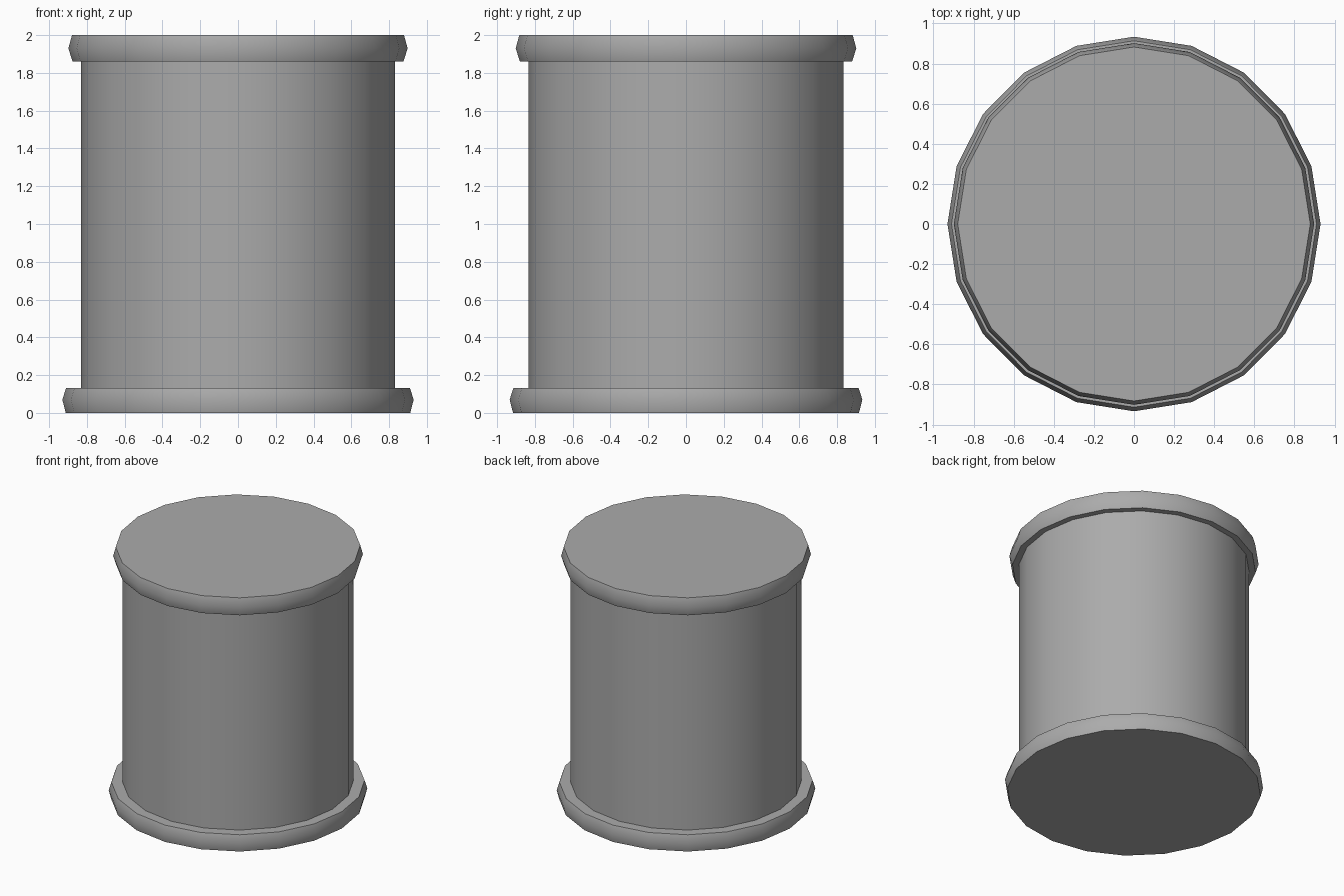
import bpy
import bmesh
import math

if "Cube" in bpy.data.objects:
    bpy.data.objects.remove(bpy.data.objects["Cube"])

SIDES = 20
grey = bpy.data.materials.new("grey")
grey.diffuse_color = (0.41, 0.41, 0.41, 1)
grey.use_nodes = True
grey.node_tree.nodes["Principled BSDF"].inputs["Base Color"].default_value = grey.diffuse_color


def turned_part(name, profile):
    """Closed solid of revolution from (radius, height) rings, bottom to top."""
    bm = bmesh.new()
    rings = []
    for radius, z in profile:
        rings.append([bm.verts.new((radius * math.cos(i * math.tau / SIDES),
                                    radius * 1.004 * math.sin(i * math.tau / SIDES), z))
                      for i in range(SIDES)])
    for low, high in zip(rings, rings[1:]):
        for i in range(SIDES):
            j = (i + 1) % SIDES
            bm.faces.new((low[i], low[j], high[j], high[i]))
    bm.faces.new(rings[0][::-1])
    bm.faces.new(rings[-1])
    mesh = bpy.data.meshes.new(name)
    bm.to_mesh(mesh)
    bm.free()
    mesh.materials.append(grey)
    obj = bpy.data.objects.new(name, mesh)
    bpy.context.collection.objects.link(obj)
    bpy.ops.object.select_all(action='DESELECT')
    obj.select_set(True)
    bpy.context.view_layer.objects.active = obj
    bpy.ops.object.shade_smooth_by_angle(angle=math.radians(42))
    return obj


# Straight drum, ends tucked inside the rims
turned_part("drum_body", [(0.83, 0.05), (0.83, 1.95)])
# Bulging rims at foot and top
turned_part("bottom_rim", [(0.912, 0), (0.93, 0.07), (0.91, 0.132)])
turned_part("top_rim", [(0.876, 1.86), (0.898, 1.93), (0.879, 2.0)])
